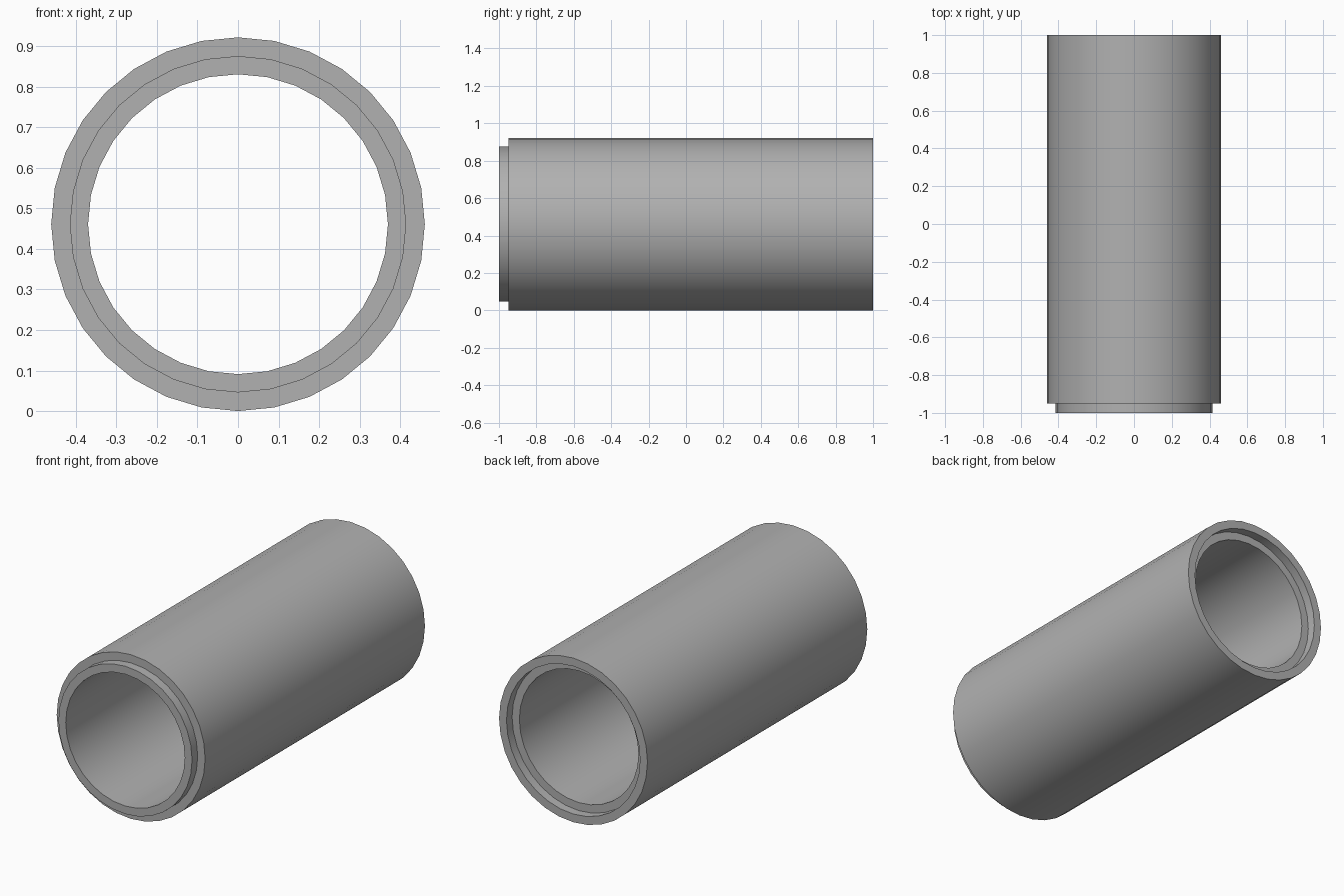
import bpy, bmesh, math

if "Cube" in bpy.data.objects:
    bpy.data.objects.remove(bpy.data.objects["Cube"])

SEGMENTS = 32
R_OUT, R_JOINT, R_IN = 0.461, 0.415, 0.37
STEP = 0.05

# Closed wall section (radius, y): spigot at the front, socket at the back
profile = [
    (R_IN, -1.0), (R_JOINT, -1.0), (R_JOINT, -1.0 + STEP), (R_OUT, -1.0 + STEP),
    (R_OUT, 1.0), (R_JOINT, 1.0), (R_JOINT, 1.0 - STEP), (R_IN, 1.0 - STEP),
]

# Revolve the section around the y axis
bm = bmesh.new()
rings = []
for i in range(SEGMENTS):
    a = 2 * math.pi * i / SEGMENTS
    rings.append([bm.verts.new((r * math.sin(a), y, R_OUT + r * math.cos(a)))
                  for r, y in profile])
n = len(profile)
for i in range(SEGMENTS):
    r0, r1 = rings[i], rings[(i + 1) % SEGMENTS]
    for j in range(n):
        k = (j + 1) % n
        bm.faces.new((r0[j], r0[k], r1[k], r1[j]))
bmesh.ops.recalc_face_normals(bm, faces=bm.faces[:])

mesh = bpy.data.meshes.new("pipe_section")
bm.to_mesh(mesh)
bm.free()
pipe = bpy.data.objects.new("pipe_section", mesh)
bpy.context.collection.objects.link(pipe)

# Dark grey concrete
concrete = bpy.data.materials.new("concrete")
concrete.diffuse_color = (0.44, 0.44, 0.44, 1.0)
concrete.use_nodes = True
concrete.node_tree.nodes["Principled BSDF"].inputs["Base Color"].default_value = concrete.diffuse_color
mesh.materials.append(concrete)

# Smooth walls, sharp rims
bpy.context.view_layer.objects.active = pipe
pipe.select_set(True)
bpy.ops.object.shade_smooth_by_angle(angle=math.radians(30))
